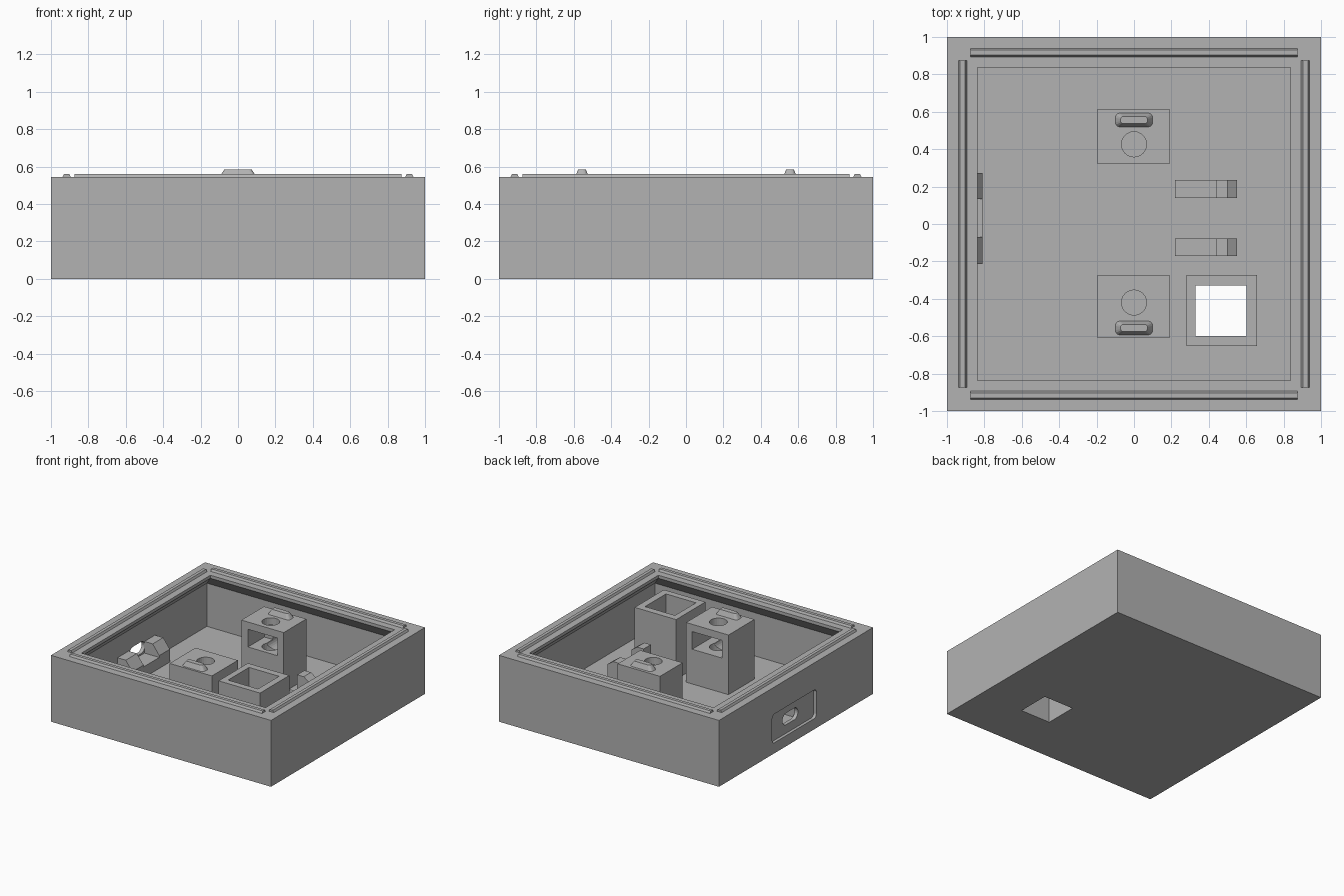
import bpy, bmesh, math
from mathutils import Vector

old = bpy.data.objects.get("Cube")
if old:
    bpy.data.objects.remove(old, do_unlink=True)

# One plain grey material
grey = bpy.data.materials.new("plain_grey")
grey.use_nodes = True
GREY = (0.448, 0.448, 0.448, 1)
grey.diffuse_color = GREY
grey.node_tree.nodes["Principled BSDF"].inputs["Base Color"].default_value = GREY

TOP, FLOOR, WALL = 0.545, 0.055, 0.945


def loft(name, rings):
    """Closed solid through matching rings of points."""
    bm = bmesh.new()
    loops = [[bm.verts.new(p) for p in ring] for ring in rings]
    n = len(loops[0])
    for a, b in zip(loops, loops[1:]):
        for i in range(n):
            j = (i + 1) % n
            bm.faces.new((a[i], a[j], b[j], b[i]))
    bm.faces.new(loops[0])
    bm.faces.new(loops[-1])
    bmesh.ops.recalc_face_normals(bm, faces=bm.faces)
    mesh = bpy.data.meshes.new(name)
    bm.to_mesh(mesh)
    bm.free()
    mesh.materials.append(grey)
    obj = bpy.data.objects.new(name, mesh)
    bpy.context.collection.objects.link(obj)
    return obj


def prism(name, profile, axis, start, end):
    """Extrude a 2D profile along an axis."""
    def place(u, v, w):
        return {"x": (w, u, v), "y": (u, w, v), "z": (u, v, w)}[axis]
    return loft(name, [[place(u, v, w) for u, v in profile] for w in (start, end)])


def rect(u0, u1, v0, v1):
    return [(u0, v0), (u1, v0), (u1, v1), (u0, v1)]


def box(name, x0, x1, y0, y1, z0, z1):
    return prism(name, rect(x0, x1, y0, y1), "z", z0, z1)


def round_rect(cu, cv, hu, hv, r, seg=6):
    """Rounded rectangle; a circle when both halves equal the radius."""
    pts = []
    for k, (su, sv) in enumerate([(1, 1), (-1, 1), (-1, -1), (1, -1)]):
        for i in range(seg + 1):
            a = math.pi / 2 * (k + i / seg)
            p = (cu + su * (hu - r) + r * math.cos(a), cv + sv * (hv - r) + r * math.sin(a))
            if not pts or (Vector(p) - Vector(pts[-1])).length > 1e-5:
                pts.append(p)
    if (Vector(pts[0]) - Vector(pts[-1])).length < 1e-5:
        pts.pop()
    return pts


def cut(obj, *cutters):
    """Subtract the cutters and bake the result."""
    for c in cutters:
        c.hide_render = True
        mod = obj.modifiers.new("cut", "BOOLEAN")
        mod.operation, mod.solver, mod.object = "DIFFERENCE", "EXACT", c
    bpy.context.view_layer.update()
    deps = bpy.context.evaluated_depsgraph_get()
    mesh = bpy.data.meshes.new_from_object(obj.evaluated_get(deps))
    obj.modifiers.clear()
    obj.data = mesh
    for c in cutters:
        bpy.data.objects.remove(c, do_unlink=True)


# Case: thin walls that flare inward to a broad rim
def square(h, z):
    return [(x, y, z) for x, y in rect(-h, h, -h, h)]


case = loft("case", [square(1, 0), square(1, TOP), square(0.837, TOP),
                     square(0.837, 0.52), square(WALL, 0.41), square(WALL, FLOOR)])
WINDOW = (0.33, 0.602, -0.6, -0.328)
cut(case,
    box("floor_cutter", *WINDOW, -0.1, 0.3),
    prism("port_cutter", round_rect(0.022, 0.205, 0.287, 0.118, 0.03), "x", -1.1, -0.9))

# Port plate with its rounded opening
plate = prism("port_plate", round_rect(0.022, 0.205, 0.287, 0.118, 0.03), "x", -0.975, WALL * -1)
cut(plate, prism("opening_cutter", round_rect(0.04, 0.205, 0.1, 0.048, 0.047), "x", -1.1, -0.8))

# Cradle behind the port: two sloped arms and a low saddle
arm = [(-0.95, 0.05), (-0.81, 0.05), (-0.81, 0.16), (-0.87, 0.24), (-0.95, 0.24)]
prism("cradle_arm_right", arm, "y", -0.215, -0.07)
prism("cradle_arm_left", arm, "y", 0.135, 0.272)
box("cradle_saddle", -0.95, -0.81, -0.07, 0.135, 0.05, 0.145)

# Stepped board stops opposite the port
stop = [(0.22, 0.05), (0.55, 0.05), (0.55, 0.3), (0.5, 0.335),
        (0.44, 0.335), (0.44, 0.145), (0.22, 0.145)]
for name, y in (("front", -0.172), ("back", 0.14)):
    prism(name + "_board_stop", stop, "y", y, y + 0.094)

# Square shaft around the floor window
shaft = box("window_shaft", 0.28, 0.657, -0.652, -0.272, 0.03, TOP)
cut(shaft, box("shaft_cutter", *WINDOW, -0.1, 0.7))

# Screw posts with nut pockets facing the middle, and locating tabs on top
for name, s, inner, outer, hole in (("front", -1, 0.273, 0.61, 0.42),
                                    ("back", 1, 0.322, 0.616, 0.426)):
    post = box(name + "_post", -0.195, 0.19, *sorted((s * inner, s * outer)), 0.05, TOP)
    cut(post,
        box("pocket_cutter", -0.135, 0.135, *sorted((s * 0.2, s * (hole + 0.11))), 0.34, 0.485),
        prism("screw_cutter", round_rect(0, s * hole, 0.067, 0.067, 0.067), "z", 0.2, 0.7),
        prism("side_cutter", round_rect(0, 0.345, 0.06, 0.06, 0.06), "y", s * hole, s * 0.7))
    rings = [(0.1, 0.037, 0.024, TOP - 0.01), (0.1, 0.037, 0.024, TOP), (0.072, 0.02, 0.015, 0.586)]
    loft(name + "_tab", [[(x, y, z) for x, y in round_rect(0, s * 0.556, hx, hy, r, 3)]
                         for hx, hy, r, z in rings])

# Low sealing ridges along the rim
ridge = [(-0.022, TOP - 0.005), (0.022, TOP - 0.005), (0.022, TOP), (0.013, 0.562),
         (-0.013, 0.562), (-0.022, TOP)]
for name, axis, s in (("front", "x", -1), ("back", "x", 1), ("right", "y", -1), ("left", "y", 1)):
    prism(name + "_ridge", [(u + s * 0.916, v) for u, v in ridge], axis, -0.875, 0.875)
